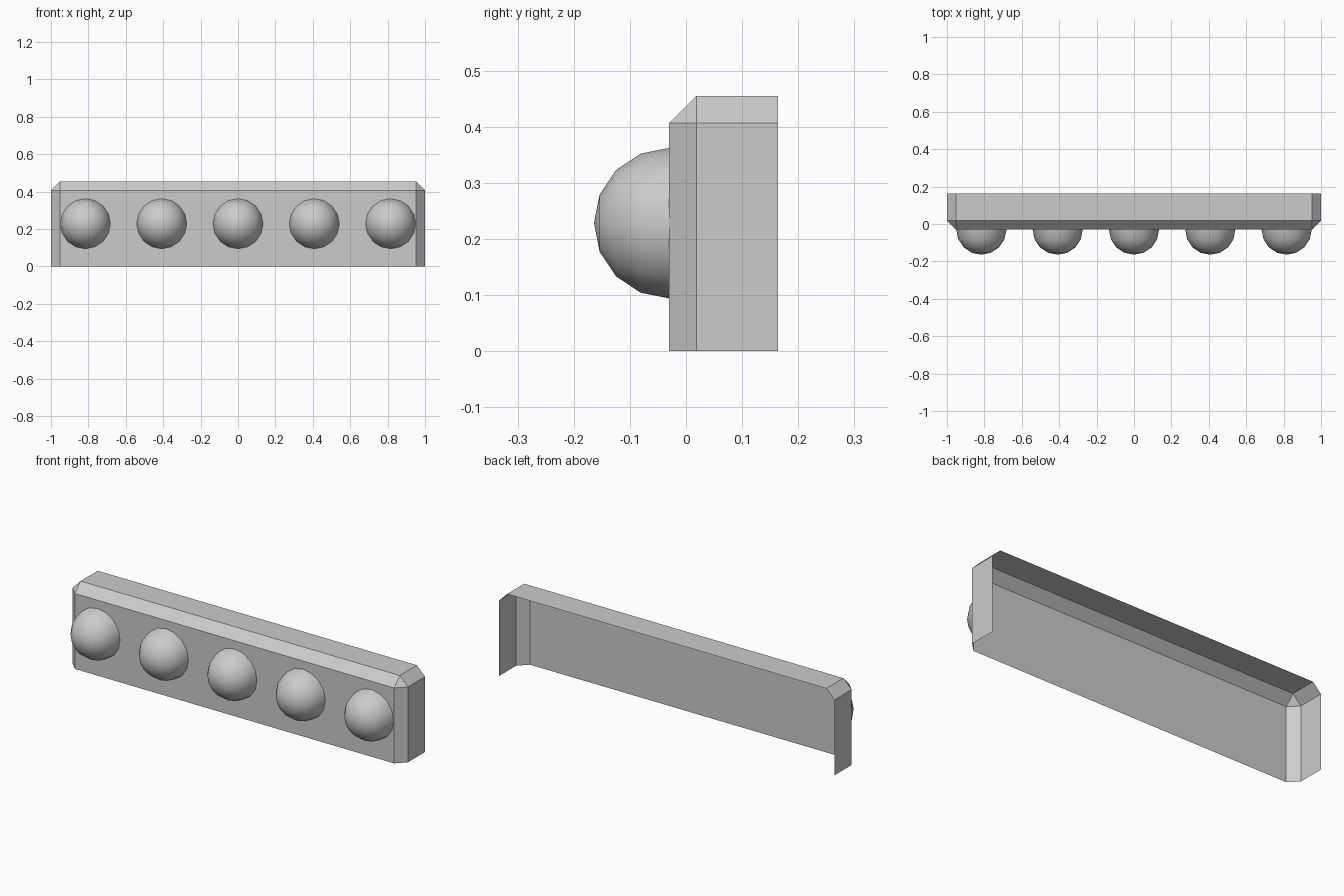
import bpy, bmesh
from math import pi
from mathutils import Matrix, Vector

if "Cube" in bpy.data.objects:
    bpy.data.objects.remove(bpy.data.objects["Cube"])

FRONT, BACK, TOP = -0.03, 0.164, 0.455
CHAMFER = 0.0485
RADIUS, BULB_Z, SPACING = 0.134, 0.228, 0.408


def add_object(name, bm, location=(0, 0, 0)):
    mesh = bpy.data.meshes.new(name)
    bm.to_mesh(mesh)
    bm.free()
    obj = bpy.data.objects.new(name, mesh)
    obj.location = location
    bpy.context.collection.objects.link(obj)
    return obj


# Housing: chamfered thin shell, open at the back and bottom
bm = bmesh.new()
bmesh.ops.create_cube(bm, size=1, matrix=Matrix.Translation((0, (FRONT + BACK) / 2, TOP / 2))
                      @ Matrix.Diagonal((2, BACK - FRONT, TOP, 1)))
edges = []
for e in bm.edges:
    c = (e.verts[0].co + e.verts[1].co) / 2
    on_side, on_front, on_top = abs(c.x) > 0.99, c.y < FRONT + 0.001, c.z > TOP - 0.001
    if on_side + on_front + on_top == 2:
        edges.append(e)
bmesh.ops.bevel(bm, geom=edges, offset=CHAMFER, offset_type='OFFSET',
                segments=1, profile=0.5, affect='EDGES')
bm.normal_update()
bmesh.ops.delete(bm, geom=[f for f in bm.faces if f.normal.y > 0.9 or f.normal.z < -0.9],
                 context='FACES')
add_object("housing", bm)

# Five half-dome bulbs with their poles facing forward
for i in range(5):
    bm = bmesh.new()
    bmesh.ops.create_uvsphere(bm, u_segments=16, v_segments=8, radius=RADIUS,
                              matrix=Matrix.Rotation(pi / 2, 4, 'X'))
    bmesh.ops.delete(bm, geom=[v for v in bm.verts if v.co.y > 0.001], context='VERTS')
    for f in bm.faces:
        f.smooth = True
    add_object(f"bulb_{i + 1}", bm, Vector(((i - 2) * SPACING, FRONT, BULB_Z)))
